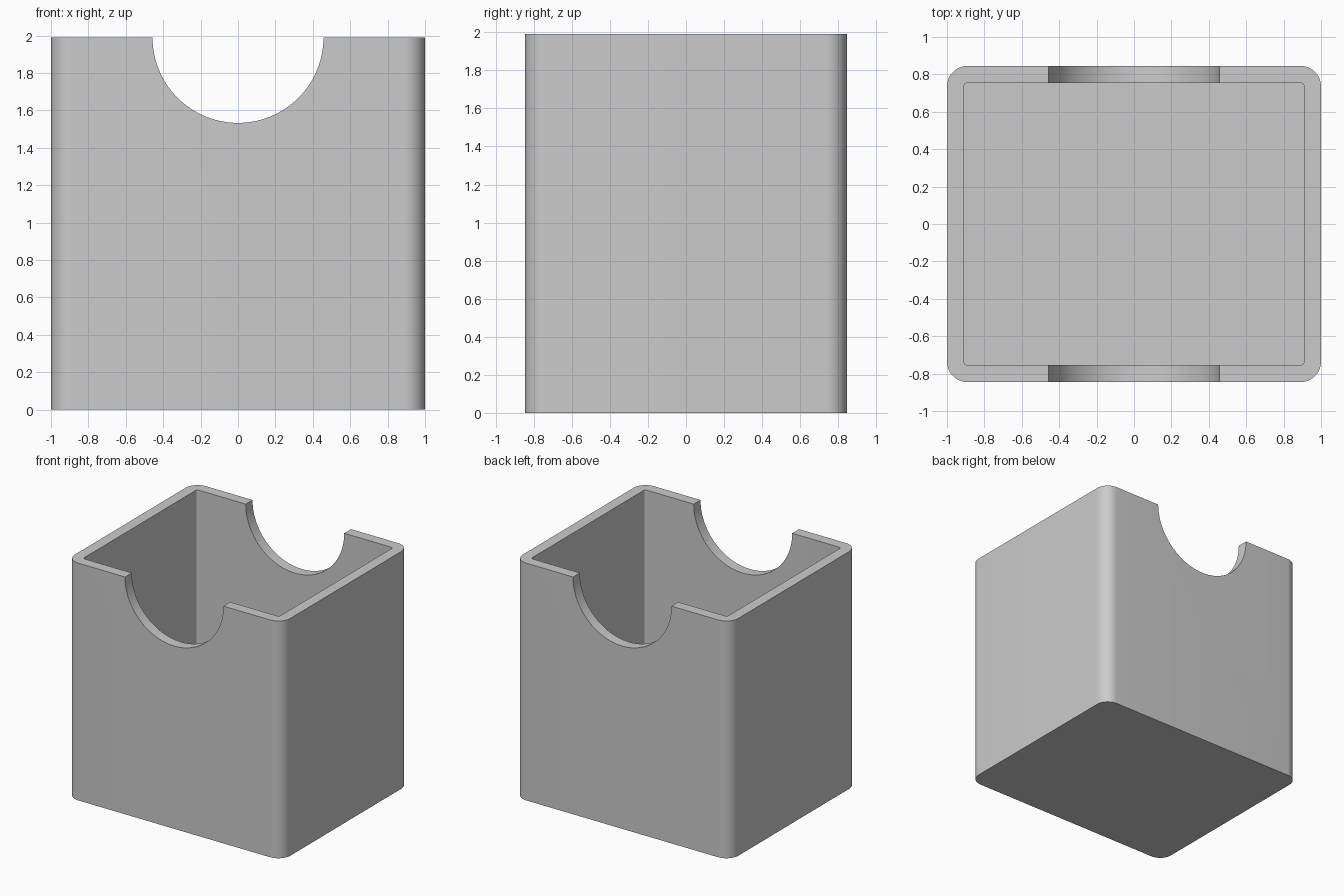
import bpy, math

default = bpy.data.objects.get("Cube")
if default:
    bpy.data.objects.remove(default, do_unlink=True)

WIDTH, DEPTH, HEIGHT = 2.0, 1.69, 1.99
WALL = 0.09
NOTCH_RADIUS = 0.457

grey = bpy.data.materials.new("grey plastic")
grey.use_nodes = True
colour = (0.6, 0.6, 0.6, 1)
grey.diffuse_color = colour
grey.node_tree.nodes["Principled BSDF"].inputs["Base Color"].default_value = colour


def rounded_profile(half_x, half_y, radius, steps):
    """Counter-clockwise rectangle outline with rounded corners."""
    points = []
    for quarter, (sx, sy) in enumerate([(1, 1), (-1, 1), (-1, -1), (1, -1)]):
        for i in range(steps + 1):
            a = (quarter + i / steps) * math.pi / 2
            points.append((sx * (half_x - radius) + radius * math.cos(a),
                           sy * (half_y - radius) + radius * math.sin(a)))
    return points


def prism(name, outline, bottom, top):
    """Closed solid extruded along z from an outline."""
    n = len(outline)
    verts = [(x, y, z) for z in (bottom, top) for x, y in outline]
    faces = [[i, (i + 1) % n, n + (i + 1) % n, n + i] for i in range(n)]
    faces += [list(reversed(range(n))), list(range(n, 2 * n))]
    mesh = bpy.data.meshes.new(name)
    mesh.from_pydata(verts, [], faces)
    mesh.materials.append(grey)
    obj = bpy.data.objects.new(name, mesh)
    bpy.context.collection.objects.link(obj)
    return obj


# Open box body
box = prism("open_box", rounded_profile(WIDTH / 2, DEPTH / 2, 0.11, 12), 0, HEIGHT)

# Cavity, and the round finger notch through front and back walls
cavity = prism("cavity_cutter",
               rounded_profile(WIDTH / 2 - WALL, DEPTH / 2 - WALL, 0.02, 6),
               WALL, HEIGHT + 0.5)
circle = [(NOTCH_RADIUS * math.cos(i * math.tau / 96),
           NOTCH_RADIUS * math.sin(i * math.tau / 96)) for i in range(96)]
notch = prism("notch_cutter", circle, -DEPTH, DEPTH)
notch.rotation_euler.x = math.pi / 2
notch.location.z = HEIGHT

bpy.ops.object.select_all(action='DESELECT')
bpy.context.view_layer.objects.active = box
box.select_set(True)
for cutter in (cavity, notch):
    cutter.hide_render = True
    cut = box.modifiers.new(cutter.name, 'BOOLEAN')
    cut.operation = 'DIFFERENCE'
    cut.solver = 'EXACT'
    cut.object = cutter
    bpy.ops.object.modifier_apply(modifier=cut.name)
    bpy.data.objects.remove(cutter, do_unlink=True)

# Smooth corners and notches, crisp rims
bpy.ops.object.shade_smooth_by_angle(angle=math.radians(30))
